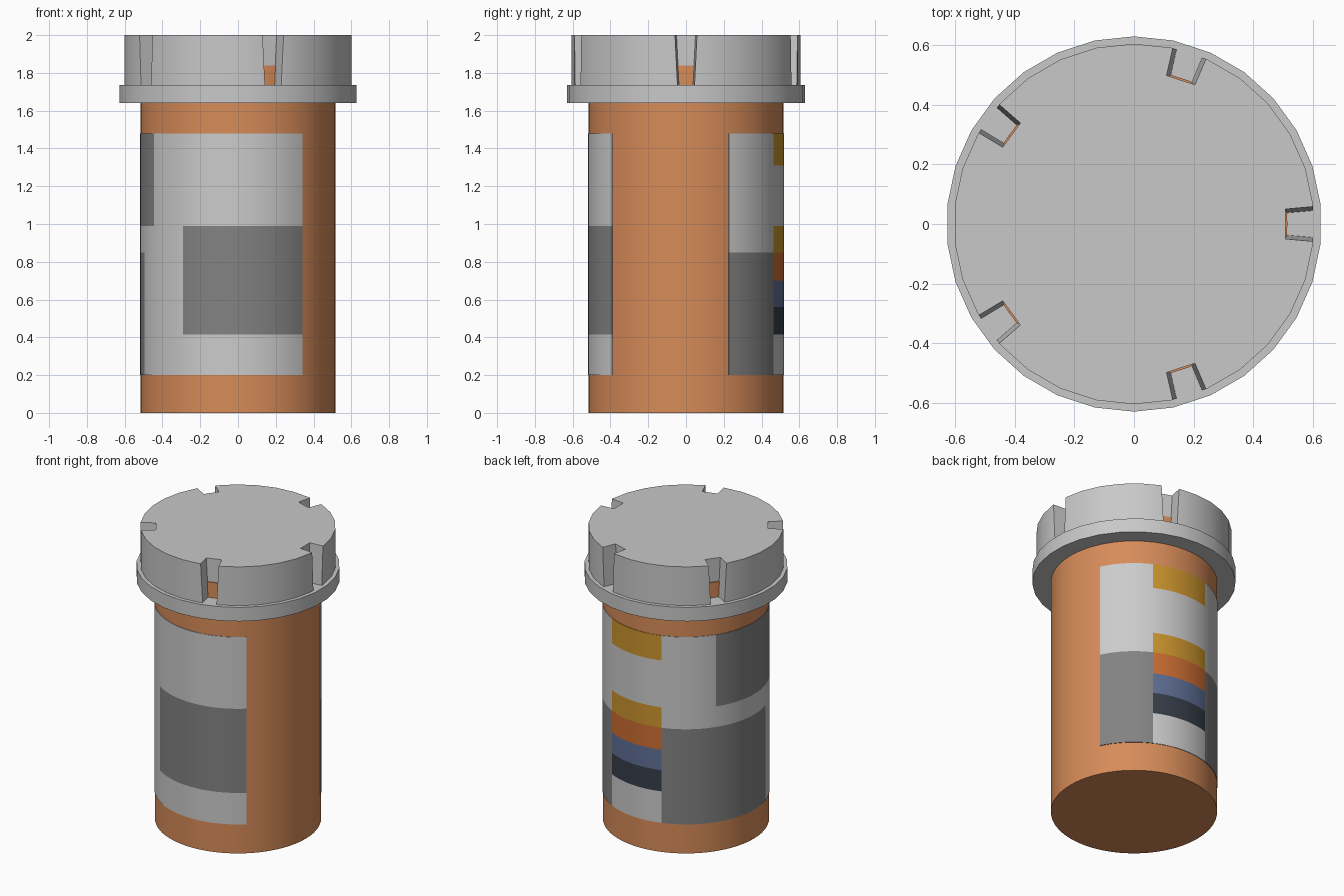
import bpy, bmesh, math

if "Cube" in bpy.data.objects:
    bpy.data.objects.remove(bpy.data.objects["Cube"])


def material(name, rgb):
    m = bpy.data.materials.new(name)
    m.diffuse_color = (*rgb, 1)
    m.use_nodes = True
    m.node_tree.nodes["Principled BSDF"].inputs["Base Color"].default_value = m.diffuse_color
    return m


amber = material("amber plastic", (0.68, 0.262, 0.10))
cap_grey = material("cap grey", (0.58, 0.58, 0.58))
label_mats = [
    material("label light grey", (0.60, 0.60, 0.60)),
    material("label dark grey", (0.225, 0.225, 0.225)),
    material("yellow", (0.60, 0.30, 0.027)),
    material("orange", (0.61, 0.156, 0.032)),
    material("blue", (0.115, 0.162, 0.305)),
    material("navy", (0.038, 0.048, 0.069)),
]


def finish(name, bm, mats):
    mesh = bpy.data.meshes.new(name)
    bm.to_mesh(mesh)
    bm.free()
    ob = bpy.data.objects.new(name, mesh)
    bpy.context.collection.objects.link(ob)
    for m in mats:
        mesh.materials.append(m)
    return ob


def select(ob):
    bpy.ops.object.select_all(action='DESELECT')
    ob.select_set(True)
    bpy.context.view_layer.objects.active = ob


def smooth(ob):
    select(ob)
    bpy.ops.object.shade_smooth_by_angle(angle=math.radians(30))


def disc(name, radius, z0, z1, sides, mat):
    """Closed prism with one corner on the +y axis."""
    bm = bmesh.new()
    rings = []
    for z in (z0, z1):
        rings.append([bm.verts.new((radius * math.cos(a), radius * math.sin(a), z))
                      for a in (math.pi / 2 + math.tau * i / sides for i in range(sides))])
    bm.faces.new(rings[0][::-1])
    bm.faces.new(rings[1])
    for i in range(sides):
        j = (i + 1) % sides
        bm.faces.new((rings[0][i], rings[0][j], rings[1][j], rings[1][i]))
    return finish(name, bm, [mat])


# Bottle body, reaching up inside the cap
body = disc("bottle_body", 0.515, 0, 1.84, 72, amber)
smooth(body)

# Cap: wide rim below a grip drum
rim = disc("cap_rim", 0.63, 1.64, 1.735, 30, cap_grey)
smooth(rim)
drum = disc("cap_drum", 0.605, 1.72, 2.0, 30, cap_grey)

# Five tapered grip slots cut into the drum
bm = bmesh.new()
for k in range(5):
    turn = math.tau * k / 5
    corners = {}
    for ix, x in enumerate((0.508, 0.70)):
        for iz, z in enumerate((1.70, 2.10)):
            half = 0.05 + 0.09 * (x - 0.508) - 0.05 * (2 - z)
            for iy, y in enumerate((-half, half)):
                corners[ix, iy, iz] = bm.verts.new((
                    x * math.cos(turn) - y * math.sin(turn),
                    x * math.sin(turn) + y * math.cos(turn), z))
    for axis in range(3):
        for side in (0, 1):
            quad = []
            for u, v in ((0, 0), (1, 0), (1, 1), (0, 1)):
                key = [u, v]
                key.insert(axis, side)
                quad.append(corners[tuple(key)])
            bm.faces.new(quad)
bmesh.ops.recalc_face_normals(bm, faces=bm.faces)
cutter = finish("slot_cutter", bm, [cap_grey])
cutter.hide_render = True

cut = drum.modifiers.new("slots", 'BOOLEAN')
cut.operation = 'DIFFERENCE'
cut.solver = 'EXACT'
cut.object = cutter
select(drum)
bpy.ops.object.modifier_apply(modifier=cut.name)
smooth(drum)
bpy.data.objects.remove(cutter)

# Wrapped label: panels as (start angle, end angle, bottom, top, colour)
panels = [
    (26, 63, 0.20, 0.85, 1),
    (63, 108, 1.31, 1.48, 2),
    (63, 108, 0.85, 0.99, 2),
    (63, 108, 0.70, 0.85, 3),
    (63, 108, 0.56, 0.70, 4),
    (63, 108, 0.415, 0.56, 5),
    (108, 197, 0.20, 0.85, 1),
    (146, 211, 0.99, 1.48, 1),
    (236, 311, 0.415, 0.99, 1),
]
stops = sorted({26, 311} | {a for p in panels for a in p[:2]})
angles = [26]
for a, b in zip(stops, stops[1:]):
    n = math.ceil((b - a) / 4)
    angles += [a + (b - a) * (i + 1) / n for i in range(n)]
levels = sorted({0.20, 1.48} | {z for p in panels for z in p[2:4]})

bm = bmesh.new()
R = 0.5185
grid = [[bm.verts.new((R * math.cos(math.radians(a)), R * math.sin(math.radians(a)), z))
         for z in levels] for a in angles]
for i in range(len(angles) - 1):
    for j in range(len(levels) - 1):
        f = bm.faces.new((grid[i][j], grid[i + 1][j], grid[i + 1][j + 1], grid[i][j + 1]))
        am = (angles[i] + angles[i + 1]) / 2
        zm = (levels[j] + levels[j + 1]) / 2
        for a0, a1, z0, z1, colour in panels:
            if a0 < am < a1 and z0 < zm < z1:
                f.material_index = colour
label = finish("wrap_label", bm, label_mats)
shell = label.modifiers.new("thickness", 'SOLIDIFY')
shell.thickness = 0.008
shell.offset = -1
select(label)
bpy.ops.object.modifier_apply(modifier=shell.name)
smooth(label)
